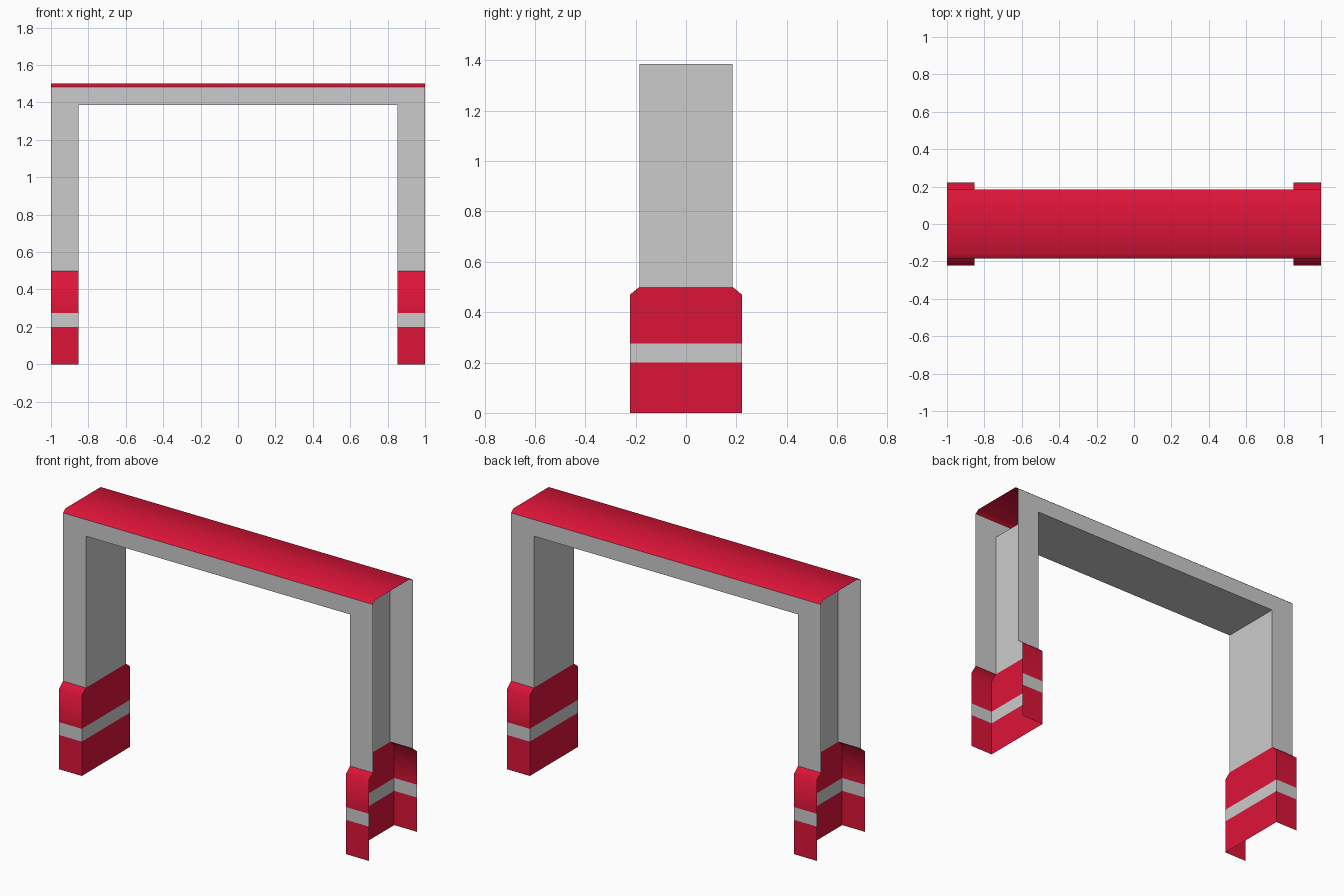
import bpy
from math import radians

if "Cube" in bpy.data.objects:
    bpy.data.objects.remove(bpy.data.objects["Cube"])

RED = bpy.data.materials.new("red_paint")
RED.diffuse_color = (0.72, 0.007, 0.04, 1)
RED.use_nodes = True
RED.node_tree.nodes["Principled BSDF"].inputs["Base Color"].default_value = RED.diffuse_color

INNER, OUTER = 0.853, 1.0        # inner wall and open outer edge of the legs
WIDE, NARROW = 0.222, 0.185      # half depth of foot and of leg / beam
SOFFIT, SHOULDER, TOP = 1.385, 1.482, 1.5


def sheet(name, rows, mat=None):
    """Quad sheet through rows of points, mirrored to all four quarters."""
    n = len(rows[0])
    verts = [p for row in rows for p in row]
    faces = [(i * n + j, i * n + j + 1, (i + 1) * n + j + 1, (i + 1) * n + j)
             for i in range(len(rows) - 1) for j in range(n - 1)]
    mesh = bpy.data.meshes.new(name)
    mesh.from_pydata(verts, [], faces)
    mesh.shade_smooth()
    mesh.set_sharp_from_angle(angle=radians(60))
    if mat:
        mesh.materials.append(mat)
    obj = bpy.data.objects.new(name, mesh)
    bpy.context.collection.objects.link(obj)
    mirror = obj.modifiers.new("mirror", "MIRROR")
    mirror.use_axis = (True, True, False)
    return obj


def leg_part(name, profile, mat=None):
    """Channel section, open to the outside, lofted up a (half depth, z) profile."""
    sheet(name, [[(INNER, 0, z), (INNER, -w, z), (OUTER, -w, z)]
                 for w, z in profile], mat)


# Legs: red foot, grey stripe, red chamfered collar, grey post
leg_part("foot_base", [(WIDE, 0), (WIDE, 0.2)], RED)
leg_part("foot_stripe", [(WIDE, 0.2), (WIDE, 0.275)])
leg_part("foot_collar", [(WIDE, 0.275), (WIDE, 0.47), (NARROW, 0.5)], RED)
leg_part("leg_post", [(NARROW, 0.5), (NARROW, SOFFIT)])

# Hollow crossbeam: front and back faces, underside
sheet("beam_face", [[(x, -NARROW, z) for x in (0, INNER, OUTER)]
                    for z in (SOFFIT, SHOULDER)])
sheet("beam_underside", [[(0, y, SOFFIT), (INNER, y, SOFFIT)]
                         for y in (0, -NARROW)])

# Red cap with chamfered long edges
sheet("beam_cap", [[(0, y, z), (OUTER, y, z)]
                   for y, z in ((-NARROW, SHOULDER), (-0.162, TOP), (0, TOP))], RED)
